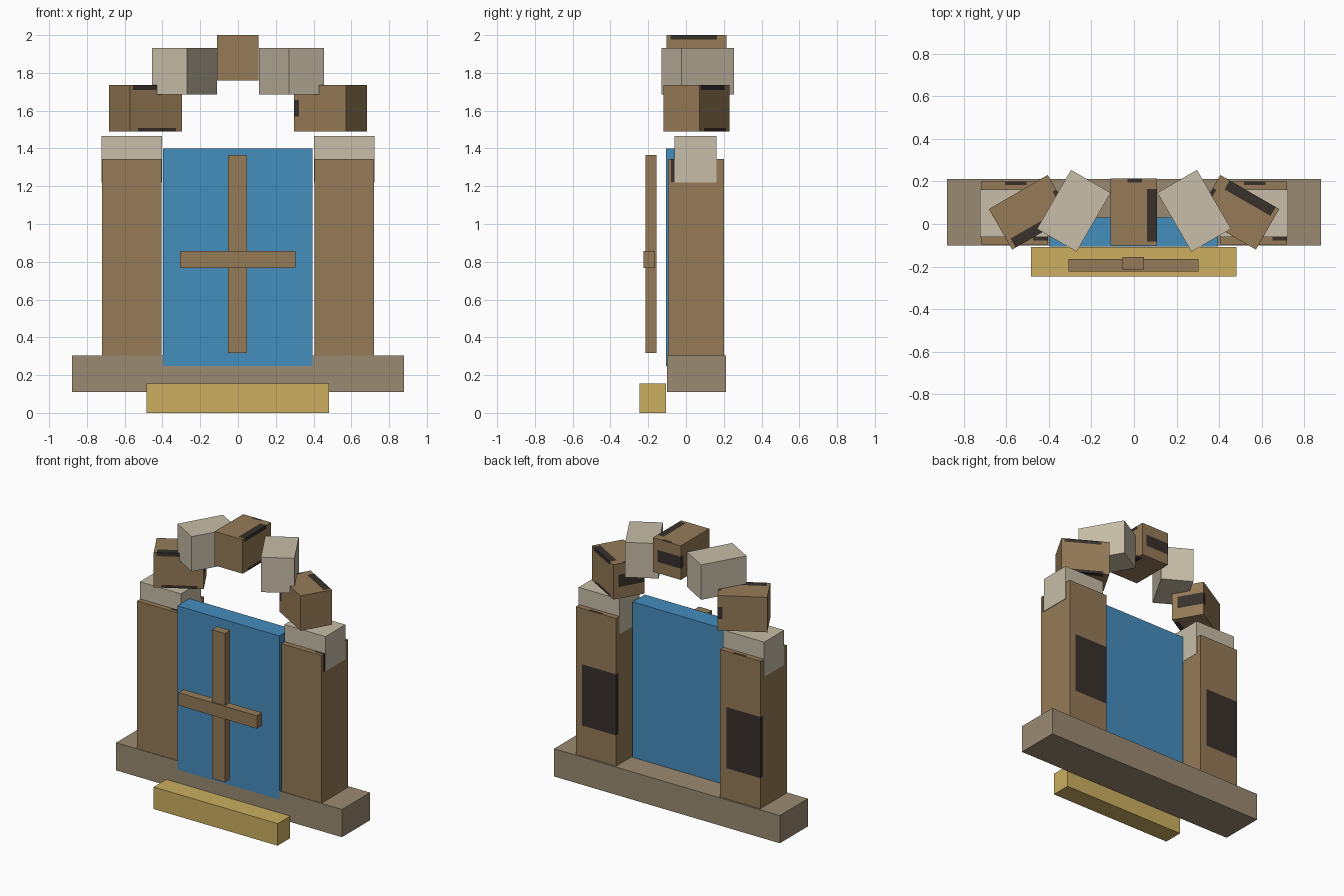
import bpy, bmesh, math
from mathutils import Vector, Matrix

if "Cube" in bpy.data.objects:
    bpy.data.objects.remove(bpy.data.objects["Cube"])


def material(name, rgb):
    # sRGB bytes to linear diffuse colour
    lin = [((c / 255 + 0.055) / 1.055) ** 2.4 for c in rgb]
    m = bpy.data.materials.new(name)
    m.diffuse_color = (*lin, 1)
    m.use_nodes = True
    m.node_tree.nodes["Principled BSDF"].inputs["Base Color"].default_value = m.diffuse_color
    return m


BROWN = material("brown_wood", (149, 123, 87))
DARK = material("dark_patch", (56, 49, 43))
CREAM = material("cream_stone", (200, 190, 168))
GREY = material("taupe_stone", (154, 138, 113))
BLUE = material("blue_door", (69, 141, 189))
GOLD = material("gold_step", (203, 175, 96))


def is_patch(n, c):
    """Dark patches of a weathered block, in 0..1 block coordinates."""
    u, v, w = c
    upper, lower = 0.06 < v < 0.84, 0.16 < v < 0.88
    if n.z > 0.5:
        return (u > 0.78 and upper) or (0.36 < u < 0.68 and v > 0.94)
    if n.z < -0.5:
        return u > 0.85 and lower
    if n.x > 0.5:
        return (w > 0.9 and upper) or (w < 0.08 and lower)
    if n.y > 0.5:
        return u < 0.84 and 0.33 < w < 0.68
    return n.x < -0.5 and v > 0.9 and 0.33 < w < 0.68


CUTS = ((0.36, 0.68, 0.78, 0.84, 0.85),
        (0.06, 0.16, 0.84, 0.88, 0.9, 0.94),
        (0.08, 0.33, 0.68, 0.9))


def block(name, centre, size, mat, angle=0, patched=False):
    bm = bmesh.new()
    bmesh.ops.create_cube(bm, size=1, matrix=Matrix.Translation((0.5, 0.5, 0.5)))
    mesh = bpy.data.meshes.new(name)
    mesh.materials.append(mat)
    if patched:
        mesh.materials.append(DARK)
        for axis in range(3):
            for f in CUTS[axis]:
                co, no = Vector(), Vector()
                co[axis], no[axis] = f, 1
                bmesh.ops.bisect_plane(bm, geom=bm.verts[:] + bm.edges[:] + bm.faces[:],
                                       plane_co=co, plane_no=no)
        bm.normal_update()
        for face in bm.faces:
            face.material_index = int(is_patch(face.normal, face.calc_center_median()))
    for v in bm.verts:
        v.co = Vector([(v.co[i] - 0.5) * size[i] for i in range(3)])
    bm.to_mesh(mesh)
    bm.free()
    ob = bpy.data.objects.new(name, mesh)
    ob.location = centre
    ob.rotation_euler.z = math.radians(angle)
    bpy.context.collection.objects.link(ob)
    return ob


def span(name, x, y, z, mat, patched=False):
    """Upright block given by its limits on each axis."""
    lim = (x, y, z)
    return block(name, [(a + b) / 2 for a, b in lim], [b - a for a, b in lim], mat, 0, patched)


# Base, step and door
span("base_slab", (-0.88, 0.88), (-0.10, 0.212), (0.11, 0.305), GREY)
span("front_step", (-0.485, 0.482), (-0.247, -0.107), (0, 0.155), GOLD)
span("door_panel", (-0.398, 0.395), (-0.105, 0.03), (0.247, 1.40), BLUE)

# Cross bars in front of the door
span("cross_upright", (-0.053, 0.048), (-0.214, -0.155), (0.317, 1.366), BROWN)
span("cross_bar", (-0.308, 0.304), (-0.224, -0.165), (0.768, 0.858), BROWN)

# Keystone
span("keystone", (-0.11, 0.108), (-0.102, 0.215), (1.76, 2.0), BROWN, True)

# Pillars, caps and turned arch blocks on both sides
for side, s in (("left", -1), ("right", 1)):
    block(side + "_pillar", (s * 0.562, 0.052, 0.73), (0.314, 0.296, 1.23), BROWN, 0, True)
    block(side + "_cap", (s * 0.563, 0.051, 1.343), (0.32, 0.222, 0.245), CREAM)
    block(side + "_lower_arch_block", (s * 0.489, 0.055, 1.612), (0.22, 0.32, 0.246),
          BROWN, s * 60, True)
    block(side + "_upper_arch_block", (s * 0.283, 0.062, 1.808), (0.215, 0.32, 0.246),
          CREAM, s * 30)
